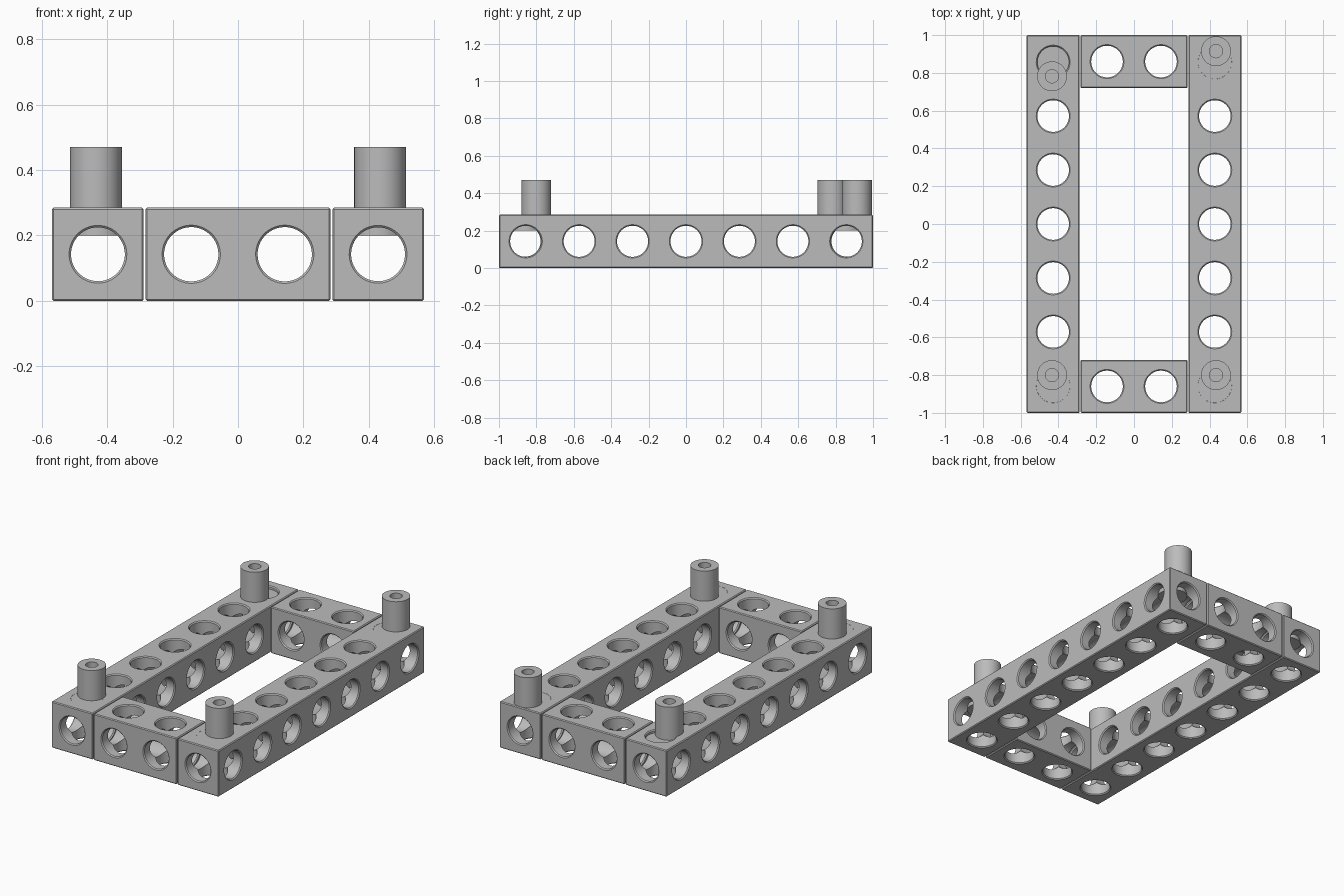
import bpy, bmesh, math
from mathutils import Matrix, Vector

if "Cube" in bpy.data.objects:
    bpy.data.objects.remove(bpy.data.objects["Cube"], do_unlink=True)

PITCH = 2 / 7          # hole spacing
W = 0.28               # beam width
H = 0.285              # beam height
R = 0.083              # hole radius
CH = 0.006             # hole chamfer
SEG = 48

grey = bpy.data.materials.new("plain_grey")
grey.use_nodes = True
color = (0.5, 0.5, 0.5, 1)
grey.diffuse_color = color
grey.node_tree.nodes["Principled BSDF"].inputs["Base Color"].default_value = color


def make_object(name, bm):
    bmesh.ops.recalc_face_normals(bm, faces=bm.faces)
    mesh = bpy.data.meshes.new(name)
    bm.to_mesh(mesh)
    bm.free()
    mesh.materials.append(grey)
    obj = bpy.data.objects.new(name, mesh)
    bpy.context.collection.objects.link(obj)
    return obj


def lathe(bm, profile, matrix):
    """Revolve (radius, height) points about local z and cap both ends."""
    rings = []
    for r, h in profile:
        angles = [2 * math.pi * (i + 0.37) / SEG for i in range(SEG)]
        rings.append([bm.verts.new(matrix @ Vector((r * math.cos(a), r * math.sin(a), h)))
                      for a in angles])
    for a, b in zip(rings, rings[1:]):
        for i in range(SEG):
            j = (i + 1) % SEG
            bm.faces.new((a[i], a[j], b[j], b[i]))
    bm.faces.new(rings[0][::-1])
    bm.faces.new(rings[-1])


def hole_cutter(centres, axis, length, radius):
    """Chamfered through-hole cutters along one axis."""
    turn = {"X": Matrix.Rotation(math.pi / 2, 4, "Y"),
            "Y": Matrix.Rotation(math.pi / 2, 4, "X"),
            "Z": Matrix.Identity(4)}[axis]
    h = length / 2
    half = [(radius + CH + 0.01, h + 0.01), (radius, h - CH)]
    profile = [(r, -z) for r, z in half] + half[::-1]
    bm = bmesh.new()
    for c in centres:
        lathe(bm, profile, Matrix.Translation(c) @ turn)
    cutter = make_object("hole_cutter", bm)
    cutter.hide_render = True
    return cutter


def beam(name, centre, axis, count, length):
    """Square beam drilled crosswise, vertically and along its length."""
    along = Vector((1, 0, 0)) if axis == "X" else Vector((0, 1, 0))
    cross = "Y" if axis == "X" else "X"
    size = (length, W, H) if axis == "X" else (W, length, H)
    bm = bmesh.new()
    bmesh.ops.create_cube(bm, size=1, matrix=Matrix.Translation(centre) @ Matrix.Diagonal((*size, 1)))
    bmesh.ops.bevel(bm, geom=bm.edges[:], offset=0.005, segments=1, affect="EDGES")
    obj = make_object(name, bm)
    spots = [centre + along * PITCH * (i - (count - 1) / 2) for i in range(count)]
    cutters = [hole_cutter(spots, cross, W, R),
               hole_cutter(spots, "Z", H, R + 0.0007),
               hole_cutter([centre], axis, length, R - 0.0007)]
    for cutter in cutters:
        mod = obj.modifiers.new("drill", "BOOLEAN")
        mod.operation = "DIFFERENCE"
        mod.solver = "EXACT"
        mod.object = cutter
    bpy.context.view_layer.update()
    graph = bpy.context.evaluated_depsgraph_get()
    drilled = bpy.data.meshes.new_from_object(obj.evaluated_get(graph))
    obj.modifiers.clear()
    obj.data = drilled
    for cutter in cutters:
        bpy.data.objects.remove(cutter, do_unlink=True)
    return obj


parts = []
SIDE_X = 0.428
END_Y = 3 * PITCH

# Frame beams
for side, s in (("left", 1), ("right", -1)):
    parts.append(beam(side + "_beam", Vector((s * SIDE_X, 0, H / 2)), "Y", 7, 2))
for end, s in (("back", 1), ("front", -1)):
    parts.append(beam(end + "_beam", Vector((0, s * (1 - W / 2), H / 2)), "X", 2, 0.566))

# Corner plugs and hollow pegs: name, side, peg y, plug top
corners = [("front_left", 1, -0.80, H - 0.0005),
           ("front_right", -1, -0.80, H - 0.0005),
           ("back_left", 1, 0.915, H - 0.0005),
           ("back_right", -1, 0.782, H - 0.018)]
for name, s, y, top in corners:
    rim = R + 0.0012
    flare = CH if top > H - CH else 0
    bm = bmesh.new()
    lathe(bm, [(rim, 0.2), (rim, top - CH), (rim + flare, top)],
          Matrix.Translation((s * SIDE_X, math.copysign(END_Y, y), 0)))
    parts.append(make_object(name + "_plug", bm))

    bm = bmesh.new()
    lathe(bm, [(0.079, top - 0.003), (0.079, 0.47), (0.035, 0.47), (0.035, H + 0.001)],
          Matrix.Translation((s * 0.434, y, 0)))
    parts.append(make_object(name + "_peg", bm))

# Smooth bores and pegs, crisp edges elsewhere
bpy.ops.object.select_all(action="DESELECT")
for obj in parts:
    obj.select_set(True)
bpy.context.view_layer.objects.active = parts[0]
bpy.ops.object.shade_smooth_by_angle(angle=math.radians(30))
